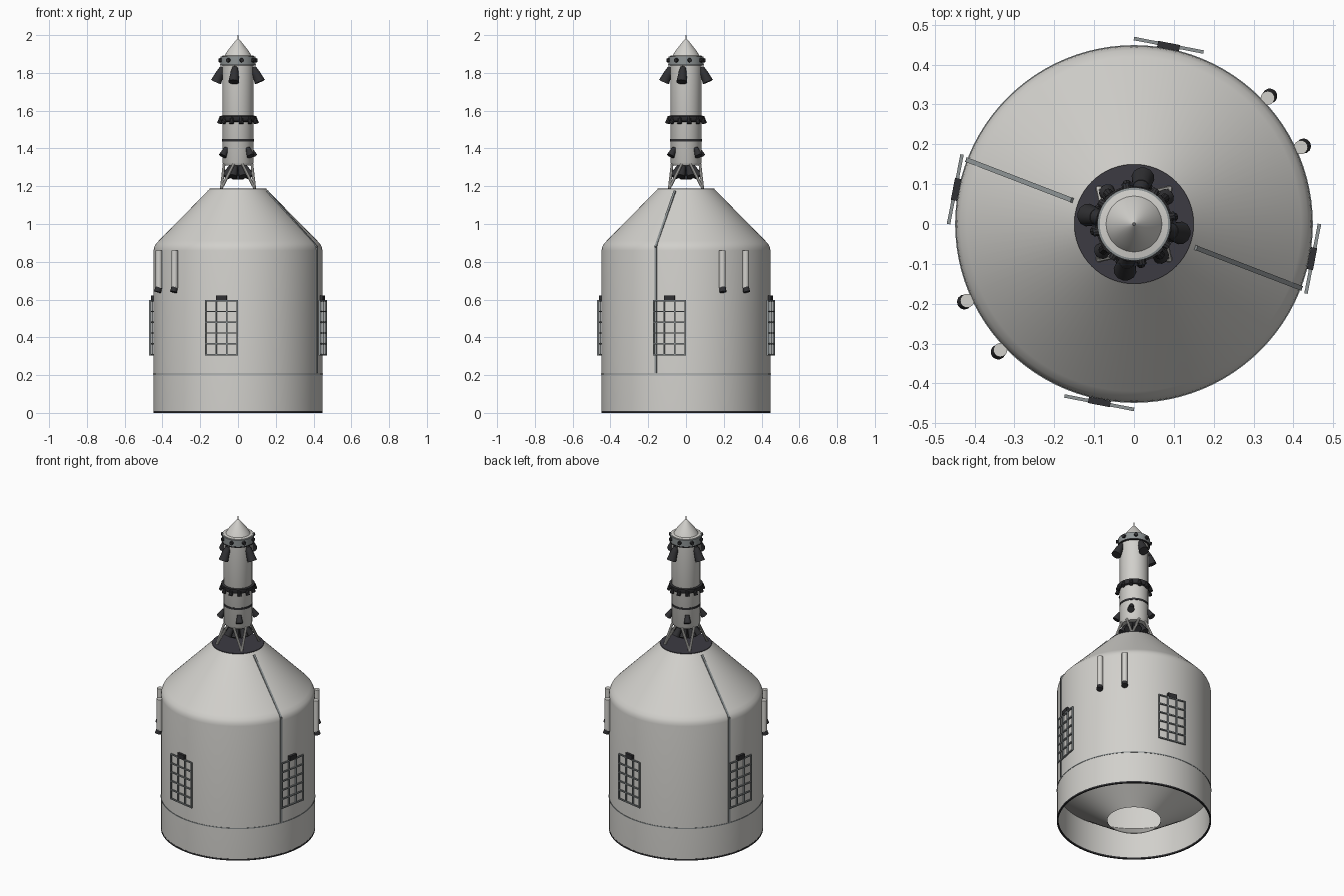
import bpy, bmesh, math
from mathutils import Vector, Matrix

if "Cube" in bpy.data.objects:
    bpy.data.objects.remove(bpy.data.objects["Cube"])


def material(name, r, g, b):
    m = bpy.data.materials.new(name)
    m.diffuse_color = (r, g, b, 1)
    m.use_nodes = True
    m.node_tree.nodes["Principled BSDF"].inputs["Base Color"].default_value = m.diffuse_color
    return m


SHELL = material("warm light grey", 0.64, 0.63, 0.60)
STEEL = material("steel grey", 0.27, 0.295, 0.30)
DARK = material("charcoal", 0.030, 0.030, 0.033)
CAP = material("dark cap", 0.045, 0.043, 0.055)


def finish(name, bm, mat, smooth=True):
    bmesh.ops.recalc_face_normals(bm, faces=bm.faces[:])
    me = bpy.data.meshes.new(name)
    bm.to_mesh(me)
    bm.free()
    me.materials.append(mat)
    ob = bpy.data.objects.new(name, me)
    bpy.context.collection.objects.link(ob)
    if smooth:
        bpy.ops.object.select_all(action='DESELECT')
        ob.select_set(True)
        bpy.context.view_layer.objects.active = ob
        bpy.ops.object.shade_smooth_by_angle(angle=math.radians(32))
    return ob


def lathe(name, profile, mat, n=64, closed=False):
    """Spin a (radius, z) profile around the z axis."""
    bm = bmesh.new()
    pts = profile + profile[:1] if closed else profile
    vs = [bm.verts.new((r, 0, z)) for r, z in pts]
    es = [bm.edges.new(p) for p in zip(vs, vs[1:])]
    bmesh.ops.spin(bm, geom=vs + es, cent=(0, 0, 0), axis=(0, 0, 1),
                   angle=math.tau, steps=n)
    bmesh.ops.remove_doubles(bm, verts=bm.verts[:], dist=1e-5)
    return finish(name, bm, mat)


def tube(bm, a, b, r1, r2, n=10):
    """Add a capped frustum from point a to point b."""
    a, b = Vector(a), Vector(b)
    d = b - a
    m = Matrix.Translation((a + b) / 2) @ d.to_track_quat('Z', 'Y').to_matrix().to_4x4()
    bmesh.ops.create_cone(bm, cap_ends=True, segments=n, radius1=r1, radius2=r2,
                          depth=d.length, matrix=m)


def box(bm, size, loc, rot=Matrix()):
    m = rot @ Matrix.Translation(loc) @ Matrix.Diagonal((*size, 1))
    bmesh.ops.create_cube(bm, size=1, matrix=m)


def polar(r, deg, z):
    a = math.radians(deg)
    return Vector((r * math.cos(a), r * math.sin(a), z))


# Fairing: thin shell with a rounded shoulder and a 45 degree cone
lathe("fairing", [(0.447, 0.01), (0.447, 0.86), (0.444, 0.877), (0.436, 0.894),
                  (0.42, 0.911), (0.15, 1.185), (0.145, 1.18), (0.415, 0.905),
                  (0.44, 0.86), (0.44, 0.01)], SHELL, 96, True)
lathe("base_rim", [(0.448, 0), (0.448, 0.01), (0.439, 0.01), (0.439, 0)], DARK, 96, True)
lathe("separation_band", [(0.445, 0.203), (0.449, 0.203), (0.449, 0.209), (0.445, 0.209)],
      STEEL, 96, True)
lathe("fairing_cap", [(0, 1.189), (0.15, 1.189), (0.15, 1.183), (0, 1.183)], CAP)
# Open funnel inside the base
lathe("base_funnel", [(0.442, 0.2), (0.155, 0.004), (0.155, 0.009), (0.442, 0.205)],
      SHELL, 96, True)

# Escape tower body, nose and bands
lathe("tower", [(0, 1.31), (0.074, 1.31), (0.083, 1.325), (0.083, 1.885), (0, 1.885)], SHELL, 48)
lathe("nose_cone", [(0, 1.885), (0.086, 1.885), (0.086, 1.89), (0.07, 1.893), (0.055, 1.918),
                    (0.012, 1.972), (0.004, 1.98), (0.003, 2.0), (0, 2.0)], SHELL, 48)
lathe("upper_collar", [(0.08, 1.845), (0.092, 1.845), (0.092, 1.886), (0.08, 1.888)], STEEL, 48)
lathe("collar_lip", [(0.08, 1.839), (0.094, 1.839), (0.094, 1.845), (0.08, 1.845)], DARK, 48, True)
lathe("middle_collar", [(0.08, 1.54), (0.092, 1.545), (0.097, 1.555), (0.097, 1.572),
                        (0.08, 1.574)], DARK, 48, True)
lathe("thin_band", [(0.08, 1.437), (0.0855, 1.437), (0.0855, 1.449), (0.08, 1.449)], DARK, 48, True)

# Ports round the upper collar and nubs round the middle one
bm = bmesh.new()
for k in range(8):
    tube(bm, polar(0.085, 12 + 45 * k, 1.868), polar(0.104, 12 + 45 * k, 1.866), 0.013, 0.01)
finish("collar_ports", bm, DARK)
bm = bmesh.new()
for k in range(12):
    tube(bm, polar(0.09, 10 + 30 * k, 1.565), polar(0.101, 10 + 30 * k, 1.532), 0.01, 0.012)
finish("collar_nubs", bm, DARK)

# Nozzles: four large upper, four small lower, eight under the tower
bm = bmesh.new()
for k in range(4):
    a = -11 + 90 * k
    tube(bm, polar(0.082, a, 1.83), polar(0.095, a, 1.8), 0.014, 0.022, 12)
    tube(bm, polar(0.094, a, 1.805), polar(0.118, a, 1.752), 0.021, 0.029, 12)
finish("main_nozzles", bm, DARK)
bm = bmesh.new()
for k in range(4):
    a = 40 + 90 * k
    tube(bm, polar(0.08, a, 1.402), polar(0.106, a, 1.36), 0.012, 0.021, 12)
finish("lower_nozzles", bm, DARK)
bm = bmesh.new()
for k in range(8):
    a = 22.5 + 45 * k
    tube(bm, polar(0.035, a, 1.31), polar(0.072, a, 1.25), 0.012, 0.024, 12)
tube(bm, (0, 0, 1.235), (0, 0, 1.315), 0.03, 0.045, 16)
finish("bottom_nozzles", bm, DARK)

# Truss legs between tower and fairing
bm = bmesh.new()
for k in range(4):
    a = 45 + 90 * k
    for s in (-28, 28):
        tube(bm, polar(0.125, a, 1.188), polar(0.077, a + s, 1.318), 0.0075, 0.0075, 8)
finish("truss_legs", bm, SHELL)

# Folded grid panels, three cells by five, with hinges
bm, hinges = bmesh.new(), bmesh.new()
W, Z0, Z1, T = 0.178, 0.305, 0.597, 0.007
for k in range(4):
    rot = Matrix.Rotation(math.radians(-11 + 90 * k), 4, 'Z')
    for i in range(4):
        box(bm, (0.009, T, Z1 - Z0), (0.457, (i / 3 - 0.5) * (W - T), (Z0 + Z1) / 2), rot)
    for j in range(6):
        box(bm, (0.0085, W - 0.001, T), (0.457, 0, Z0 + T / 2 + j / 5 * (Z1 - Z0 - T)), rot)
    box(hinges, (0.016, 0.056, 0.028), (0.455, 0, 0.608), rot)
finish("grid_panels", bm, STEEL, False)
finish("panel_hinges", hinges, DARK, False)

# Side motors in two pairs, tips canted outward
bm, tips = bmesh.new(), bmesh.new()
for a in (24.7, 43.3, 204.7, 223.3):
    tube(bm, polar(0.461, a, 0.66), polar(0.461, a, 0.86), 0.0175, 0.0175, 16)
    tube(tips, polar(0.461, a, 0.668), polar(0.469, a, 0.64), 0.017, 0.019, 12)
finish("side_motors", bm, SHELL)
finish("motor_tips", tips, DARK)

# Seam rails running down the cone and the cylinder
bm = bmesh.new()
for a in (-21, 159):
    rot = Matrix.Rotation(math.radians(a), 4, 'Z')
    box(bm, (0.01, 0.012, 0.665), (0.447, 0, 0.5425), rot)
    p, q = Vector((0.447, 0, 0.878)), Vector((0.165, 0, 1.172))
    d = q - p
    tilt = Matrix.Translation((p + q) / 2) @ Matrix.Rotation(math.atan2(d.x, d.z), 4, 'Y')
    box(bm, (0.012, 0.012, d.length), (0, 0, 0), rot @ tilt)
finish("seam_rails", bm, STEEL, False)
